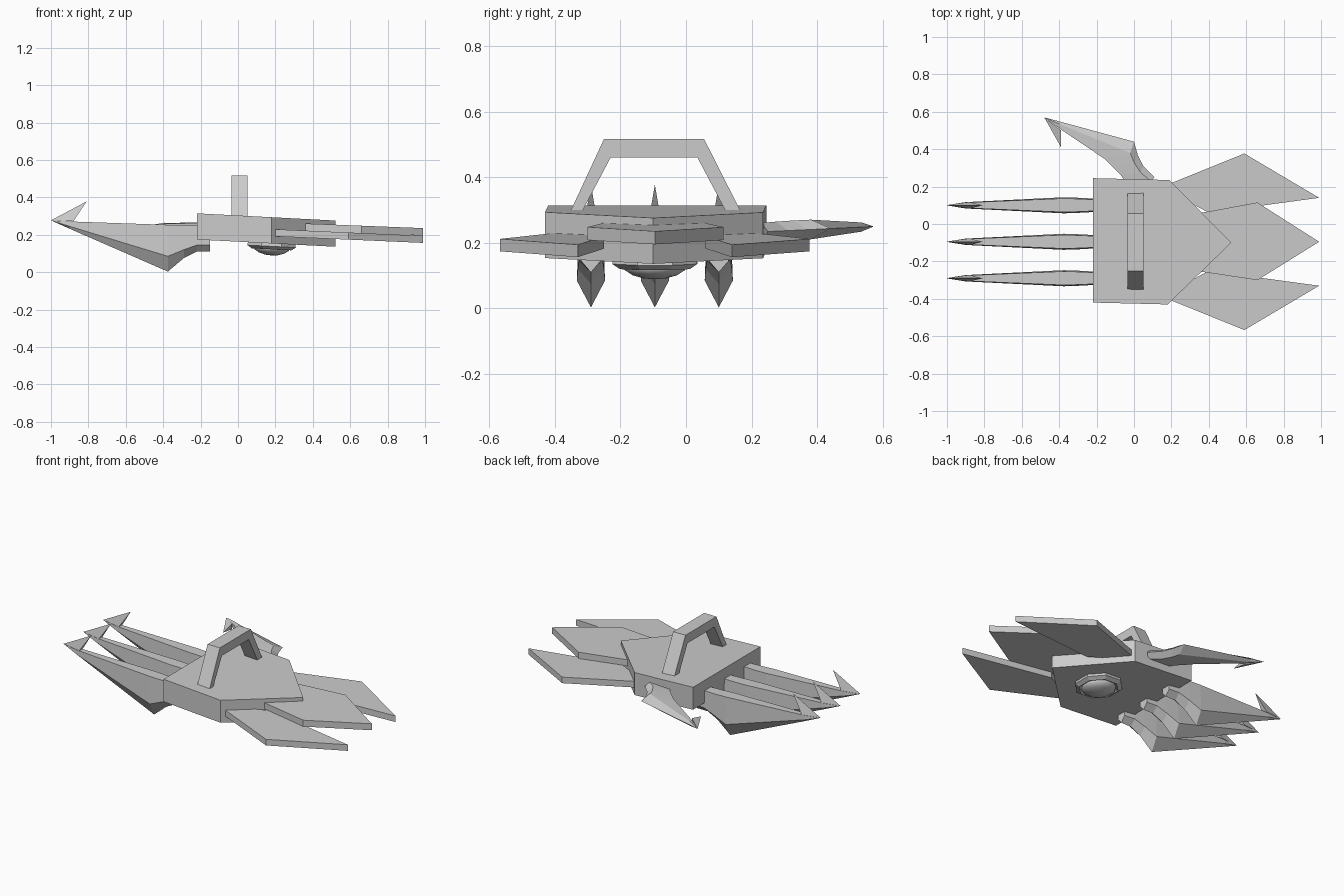
import bpy, bmesh, math
from mathutils import Vector

cube = bpy.data.objects.get("Cube")
if cube:
    bpy.data.objects.remove(cube, do_unlink=True)

MID = -0.095  # y of the body's line of symmetry

grey = bpy.data.materials.new("plain grey")
grey.use_nodes = True
grey.diffuse_color = (0.6, 0.6, 0.6, 1)
grey.node_tree.nodes["Principled BSDF"].inputs["Base Color"].default_value = (0.6, 0.6, 0.6, 1)


def finish(name, bm):
    bmesh.ops.recalc_face_normals(bm, faces=bm.faces[:])
    mesh = bpy.data.meshes.new(name)
    bm.to_mesh(mesh)
    bm.free()
    mesh.materials.append(grey)
    obj = bpy.data.objects.new(name, mesh)
    bpy.context.collection.objects.link(obj)
    return obj


def loft(name, rings, bm=None):
    """Skin closed rings of equal length and cap both ends."""
    bm = bmesh.new()
    loops = [[bm.verts.new(p) for p in ring] for ring in rings]
    for a, b in zip(loops, loops[1:]):
        for i in range(len(a)):
            j = (i + 1) % len(a)
            bm.faces.new((a[i], a[j], b[j], b[i]))
    bm.faces.new(loops[0])
    bm.faces.new(loops[-1])
    return finish(name, bm)


def slab(name, outline, top, slope, thick):
    """Flat plate whose top height falls along x."""
    def ring(drop):
        return [(x, y, top + slope * x - drop) for x, y in outline]
    return loft(name, [ring(0), ring(thick)])


# Body plate
slab("body", [(-0.22, 0.245), (0.19, 0.235), (0.52, -0.10), (0.18, -0.43), (-0.22, -0.42)],
     0.303, -0.052, 0.14)

# Tail feathers: one in the middle, two mirrored beside it
slab("middle_feather", [(0.2, 0.03), (0.36, 0.06), (0.66, 0.115), (0.99, MID),
                        (0.66, -0.30), (0.36, -0.255), (0.2, -0.22)], 0.274, -0.039, 0.04)
side = [(0.15, -0.29), (0.40, -0.155), (0.99, -0.235), (0.59, -0.472), (0.19, -0.31)]
for name, s in (("left_feather", 1), ("right_feather", -1)):
    slab(name, [(x, MID - s * (y + 0.0) if s > 0 else MID + y) for x, y in side],
         0.238, -0.044, 0.038)

# Handle arch
outer = [(-0.36, 0.28), (-0.25, 0.517), (0.055, 0.517), (0.175, 0.28)]
inner = [(0.13, 0.28), (0.035, 0.46), (-0.23, 0.46), (-0.325, 0.28)]
bm = bmesh.new()
sides = [[[bm.verts.new((x, y, z)) for y, z in path] for path in (outer, inner[::-1])]
         for x in (-0.035, 0.05)]
for i in range(3):
    for o, n in sides:
        bm.faces.new((o[i], o[i + 1], n[i + 1], n[i]))
    for k in (0, 1):
        a, b = sides[0][k], sides[1][k]
        bm.faces.new((a[i], a[i + 1], b[i + 1], b[i]))
for e in (0, 3):
    (a, b), (c, d) = sides
    bm.faces.new((a[e], b[e], d[e], c[e]))
finish("handle", bm)


def claw(name, sections, tip, barb, place):
    """Keeled claw: each section is back, side and keel point plus half width."""
    rings = []
    for back, flank, keel, w in sections:
        rings.append([place(back, w * 0.85), place(flank, w), place(keel, 0),
                      place(flank, -w), place(back, -w * 0.85)])
    rings.append([place(tip, t) for t in (0.001, 0.001, 0, -0.001, -0.001)])
    loft(name, rings)
    # Backward barb at the point
    root, point = barb
    bm = bmesh.new()
    a, b, c, d = [bm.verts.new(p) for p in
                  (place(tip, 0), place(root, 0.018), place(root, -0.018), place(point, 0))]
    for f in ((a, b, c), (a, b, d), (a, c, d), (b, c, d)):
        bm.faces.new(f)
    finish(name + "_barb", bm)


# Three front claws, keel down
finger = [((-0.15, 0.25), (-0.15, 0.145), (-0.15, 0.11), 0.03),
          ((-0.22, 0.25), (-0.22, 0.145), (-0.22, 0.11), 0.036),
          ((-0.29, 0.25), (-0.29, 0.12), (-0.29, 0.075), 0.04),
          ((-0.375, 0.253), (-0.375, 0.085), (-0.375, 0.003), 0.043),
          ((-0.9, 0.271), (-0.9, 0.245), (-0.9, 0.232), 0.017)]
for name, y in (("right_claw", -0.29), ("middle_claw", MID), ("left_claw", 0.10)):
    claw(name, finger, (-1, 0.277), ((-0.88, 0.272), (-0.81, 0.378)),
         lambda p, w, y=y: (p[0], y + w, p[1]))

# Thumb claw lying on its side, keel outward
thumb = [((-0.05, 0.23), (0.09, 0.23), (0.11, 0.25), 0.027),
         ((-0.07, 0.26), (0.035, 0.275), (0.05, 0.31), 0.029),
         ((-0.11, 0.30), (0.0, 0.33), (0.02, 0.37), 0.03),
         ((-0.16, 0.35), (-0.02, 0.38), (0.0, 0.44), 0.03),
         ((-0.39, 0.505), (-0.40, 0.535), (-0.405, 0.55), 0.014)]
claw("thumb_claw", thumb, (-0.48, 0.57), ((-0.39, 0.50), (-0.39, 0.41)),
     lambda p, w: (p[0], p[1], 0.234 + 0.03 * (p[1] - 0.24) * 1.6 + w))


# Round boss on the underside
def turned(name, profile, count):
    rings = [[(0.18 + r * math.cos(a), MID + r * math.sin(a), z - 0.05 * r * math.cos(a))
              for a in (math.tau * (i + 0.5) / count for i in range(count))]
             for r, z in profile]
    return loft(name, rings)


turned("boss_ring", [(0.135, 0.17), (0.14, 0.138), (0.115, 0.122), (0.1, 0.13)], 8)
dome = turned("boss_dome", [(0.1, 0.135), (0.095, 0.118), (0.07, 0.102), (0.035, 0.092), (0.01, 0.09)], 12)
dome.data.shade_smooth()
